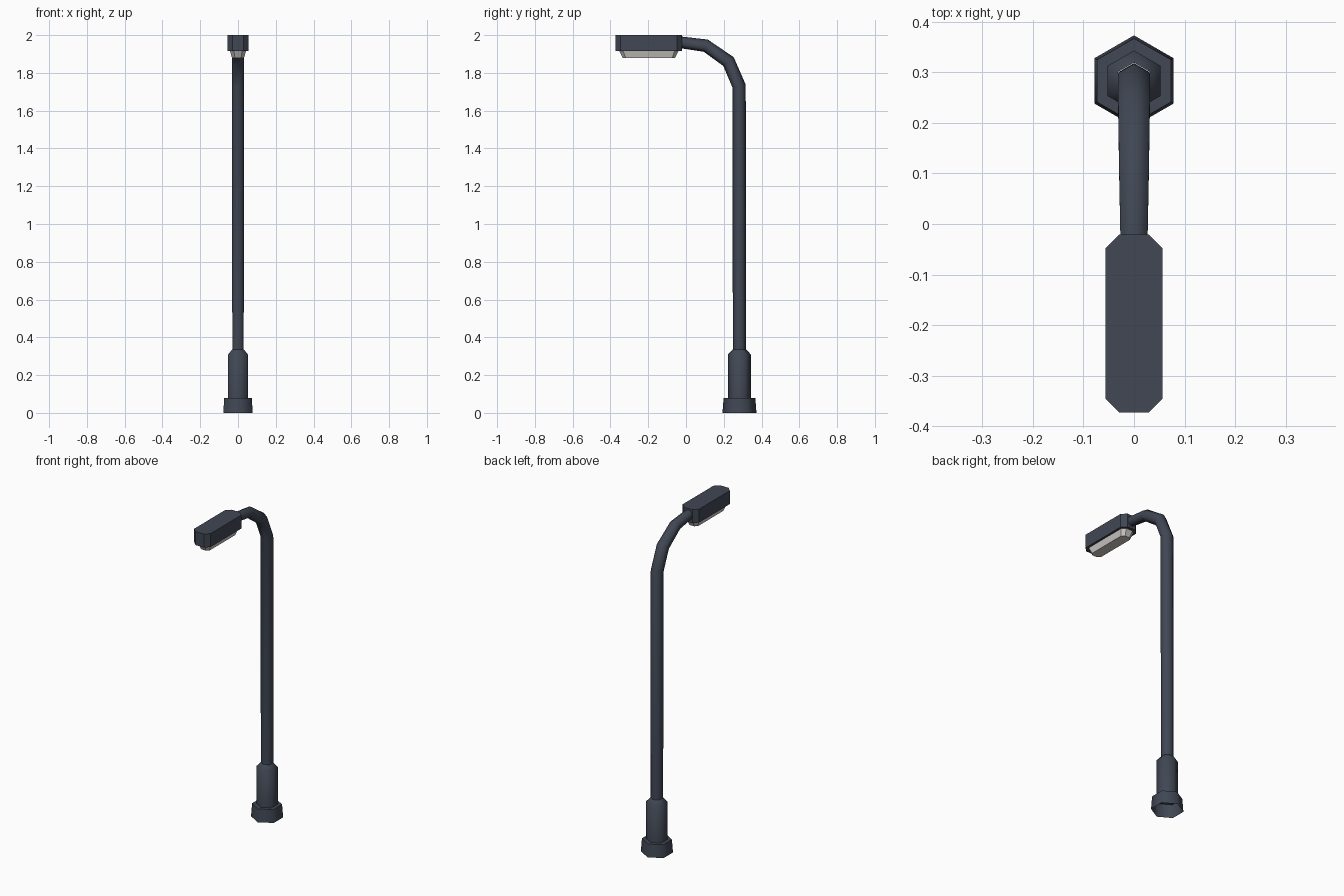
import bpy, bmesh
from math import sin, cos, pi, radians
from mathutils import Vector

if "Cube" in bpy.data.objects:
    bpy.data.objects.remove(bpy.data.objects["Cube"])

POLE_Y = 0.283
SIDES = 6


def material(name, rgb):
    m = bpy.data.materials.new(name)
    m.diffuse_color = (*rgb, 1)
    m.use_nodes = True
    m.node_tree.nodes["Principled BSDF"].inputs["Base Color"].default_value = m.diffuse_color
    return m


DARK = material("dark_metal", (0.052, 0.063, 0.088))
LIGHT = material("lens_grey", (0.62, 0.60, 0.57))


def loft(name, rings, mat, cap_start=False, cap_end=False, smooth=None):
    """Skin a list of equal-length rings of points."""
    bm = bmesh.new()
    loops = [[bm.verts.new(p) for p in ring] for ring in rings]
    n = len(loops[0])
    for a, b in zip(loops, loops[1:]):
        for i in range(n):
            j = (i + 1) % n
            bm.faces.new((a[i], a[j], b[j], b[i]))
    if cap_start:
        bm.faces.new(loops[0][::-1])
    if cap_end:
        bm.faces.new(loops[-1])
    me = bpy.data.meshes.new(name)
    bm.to_mesh(me)
    bm.free()
    me.materials.append(mat)
    ob = bpy.data.objects.new(name, me)
    bpy.context.collection.objects.link(ob)
    if smooth:
        bpy.ops.object.select_all(action='DESELECT')
        ob.select_set(True)
        bpy.context.view_layer.objects.active = ob
        bpy.ops.object.shade_smooth_by_angle(angle=radians(smooth))
    return ob


def hex_ring(y, z, r, tilt=0.0):
    """Hexagon with a corner along y, tilted about x to follow the bend."""
    t = radians(tilt)
    pts = []
    for i in range(SIDES):
        a = pi / 2 + 2 * pi * i / SIDES
        u = r * sin(a)
        pts.append(Vector((r * cos(a), y + u * cos(t), z + u * sin(t))))
    return pts


def chamfered_ring(hx, y0, y1, c, z):
    """Rectangle with cut corners, counter-clockwise."""
    return [Vector(p) for p in (
        (hx - c, y0, z), (hx, y0 + c, z), (hx, y1 - c, z), (hx - c, y1, z),
        (c - hx, y1, z), (-hx, y1 - c, z), (-hx, y0 + c, z), (c - hx, y0, z))]


# Foot and sleeve, open underneath
base_profile = [(0.090, 0), (0.084, 0.08), (0.060, 0.08), (0.060, 0.31), (0.036, 0.335)]
loft("pole_base", [hex_ring(POLE_Y, z, r) for r, z in base_profile], DARK, smooth=61)

# Pole that bends forward into the arm: y, z, radius, tilt
path = [(POLE_Y, 0.32, 0.035, 0), (0.281, 1.73, 0.036, 12), (0.225, 1.86, 0.036, 40),
        (0.105, 1.944, 0.034, 72), (-0.03, 1.962, 0.031, 90)]
loft("pole_and_arm", [hex_ring(*p) for p in path], DARK, cap_end=True, smooth=61)

# Lamp housing
loft("lamp_housing", [chamfered_ring(0.056, -0.373, -0.021, 0.027, z) for z in (1.917, 2.0)],
     DARK, cap_start=True, cap_end=True)

# Lens tapering downwards
loft("lamp_lens", [chamfered_ring(0.032, -0.335, -0.057, 0.016, 1.88),
                   chamfered_ring(0.043, -0.355, -0.038, 0.021, 1.918)],
     LIGHT, cap_start=True, cap_end=True)
